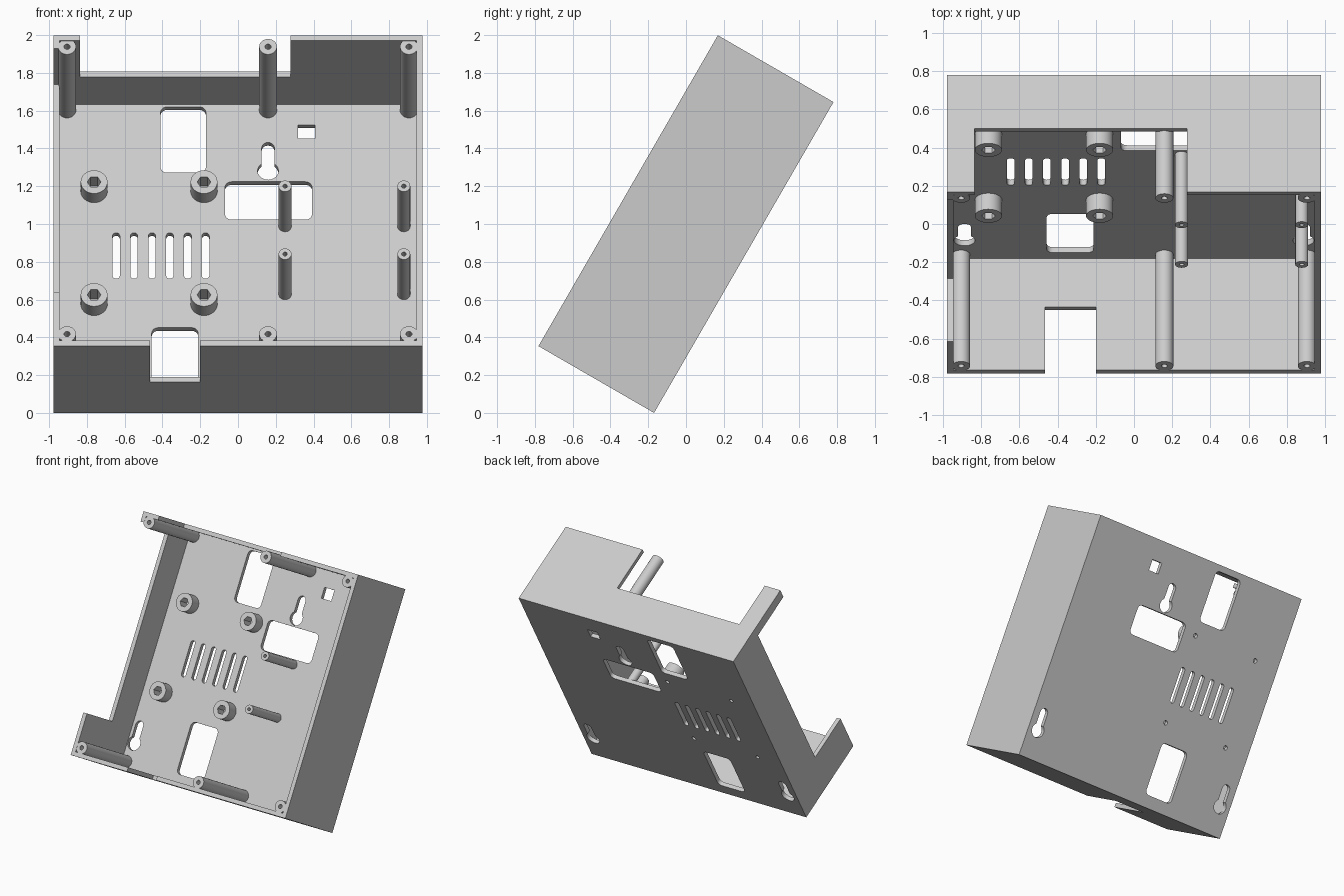
import bpy, bmesh
from math import pi, sin, cos, asin, radians
from mathutils import Matrix

if "Cube" in bpy.data.objects:
    bpy.data.objects.remove(bpy.data.objects["Cube"])

W, L, D, T = 0.978, 1.9, 0.707, 0.033   # half width, length, depth, wall
TILT = Matrix.Translation((0, -0.169, 0)) @ Matrix.Rotation(radians(60), 4, 'X')

plastic = bpy.data.materials.new("light_grey_plastic")
plastic.use_nodes = True
COLOUR = (0.6, 0.6, 0.6, 1)
plastic.diffuse_color = COLOUR
plastic.node_tree.nodes["Principled BSDF"].inputs["Base Color"].default_value = COLOUR


# Outlines, in the plane of the back plate
def arc(cx, cy, r, a0, a1, n):
    return [(cx + r * cos(a0 + (a1 - a0) * i / n), cy + r * sin(a0 + (a1 - a0) * i / n))
            for i in range(n + 1)]


def circle(cx, cy, r, n=32):
    return arc(cx, cy, r, 0, 2 * pi, n)[:-1]


def box(x0, x1, y0, y1):
    return [(x0, y0), (x1, y0), (x1, y1), (x0, y1)]


def rounded(x0, x1, y0, y1, r):
    corners = [(x1 - r, y1 - r), (x0 + r, y1 - r), (x0 + r, y0 + r), (x1 - r, y0 + r)]
    return [p for i, (cx, cy) in enumerate(corners)
            for p in arc(cx, cy, r, i * pi / 2, (i + 1) * pi / 2, 6)]


def slot(x, y0, y1, r):
    return arc(x, y1 - r, r, 0, pi, 10) + arc(x, y0 + r, r, pi, 2 * pi, 10)


def keyhole(x, y, big=0.055, small=0.034, rise=0.139):
    a = asin(small / big)
    return (arc(x, y + rise, small, 0, pi, 10)
            + arc(x, y, big, pi / 2 + a, 2.5 * pi - a, 24))


# Mesh helpers
def prisms(name, items):
    """One object from a list of (outline, bottom, top)."""
    bm = bmesh.new()
    for outline, z0, z1 in items:
        face = bm.faces.new([bm.verts.new((x, y, z0)) for x, y in outline])
        top = bmesh.ops.extrude_face_region(bm, geom=[face])["geom"]
        bmesh.ops.translate(bm, vec=(0, 0, z1 - z0),
                            verts=[g for g in top if isinstance(g, bmesh.types.BMVert)])
    bmesh.ops.recalc_face_normals(bm, faces=bm.faces[:])
    mesh = bpy.data.meshes.new(name)
    bm.to_mesh(mesh)
    bm.free()
    mesh.materials.append(plastic)
    obj = bpy.data.objects.new(name, mesh)
    bpy.context.collection.objects.link(obj)
    obj.matrix_world = TILT
    return obj


def cut(obj, items):
    cutter = prisms("cutter", items)
    cutter.hide_render = True
    mod = obj.modifiers.new("cut", 'BOOLEAN')
    mod.operation, mod.solver, mod.object = 'DIFFERENCE', 'EXACT', cutter
    bpy.context.view_layer.objects.active = obj
    bpy.ops.object.modifier_apply(modifier=mod.name)
    bpy.data.objects.remove(cutter)


def smooth(obj):
    bpy.ops.object.select_all(action='DESELECT')
    obj.select_set(True)
    bpy.context.view_layer.objects.active = obj
    bpy.ops.object.shade_smooth_by_angle(angle=radians(30))


def pillar(name, x, y, r, top, hole_r, sides):
    obj = prisms(name, [(circle(x, y, r), T - 0.005, top)])
    cut(obj, [(circle(x, y, hole_r, sides), -0.1, top + 0.1)])
    smooth(obj)


BOSSES = [(x, y) for x in (-0.762, -0.18) for y in (0.647, 1.337)]

# Tray: hollow box with notched walls and a pierced back plate
tray = prisms("tray", [(box(-W, W, 0, L), 0, D)])
cut(tray, [(box(-W + T, W - T, T, L - T), T, D + 0.2)])

notches = [box(-0.836, 0.278, L - 0.06, L + 0.1),     # top wall
           box(-0.465, -0.2, -0.1, 0.06),             # bottom wall
           box(-W - 0.1, -W + 0.06, 0.332, 1.82)]     # right wall
holes = [rounded(-0.41, -0.17, 1.449, 1.852, 0.035),
         rounded(-0.457, -0.211, 0.095, 0.502, 0.035),
         rounded(-0.069, 0.392, 1.162, 1.394, 0.035),
         box(0.317, 0.407, 1.657, 1.742),
         keyhole(0.159, 1.461), keyhole(-0.887, 0.223), keyhole(0.887, 0.223)]
holes += [slot(-0.645 + 0.0947 * i, 0.801, 1.082, 0.0195) for i in range(6)]
holes += [circle(x, y, 0.017, 16) for x, y in BOSSES]
cut(tray, [(o, 0.325, D + 0.2) for o in notches] + [(o, -0.1, 0.1) for o in holes])
smooth(tray)

# Lid screw posts along both ends
for x in (-0.905, 0.159, 0.905):
    for y in (0.075, L - 0.069):
        pillar("lid_post", x, y, 0.047, D - 0.001, 0.016, 16)

# Slim board posts
for x in (0.249, 0.878):
    for y in (0.707, 1.122):
        pillar("board_post", x, y, 0.034, 0.458, 0.012, 16)

# Short bosses with hexagonal nut pockets
for x, y in BOSSES:
    pillar("nut_boss", x, y, 0.071, 0.13, 0.036, 6)
